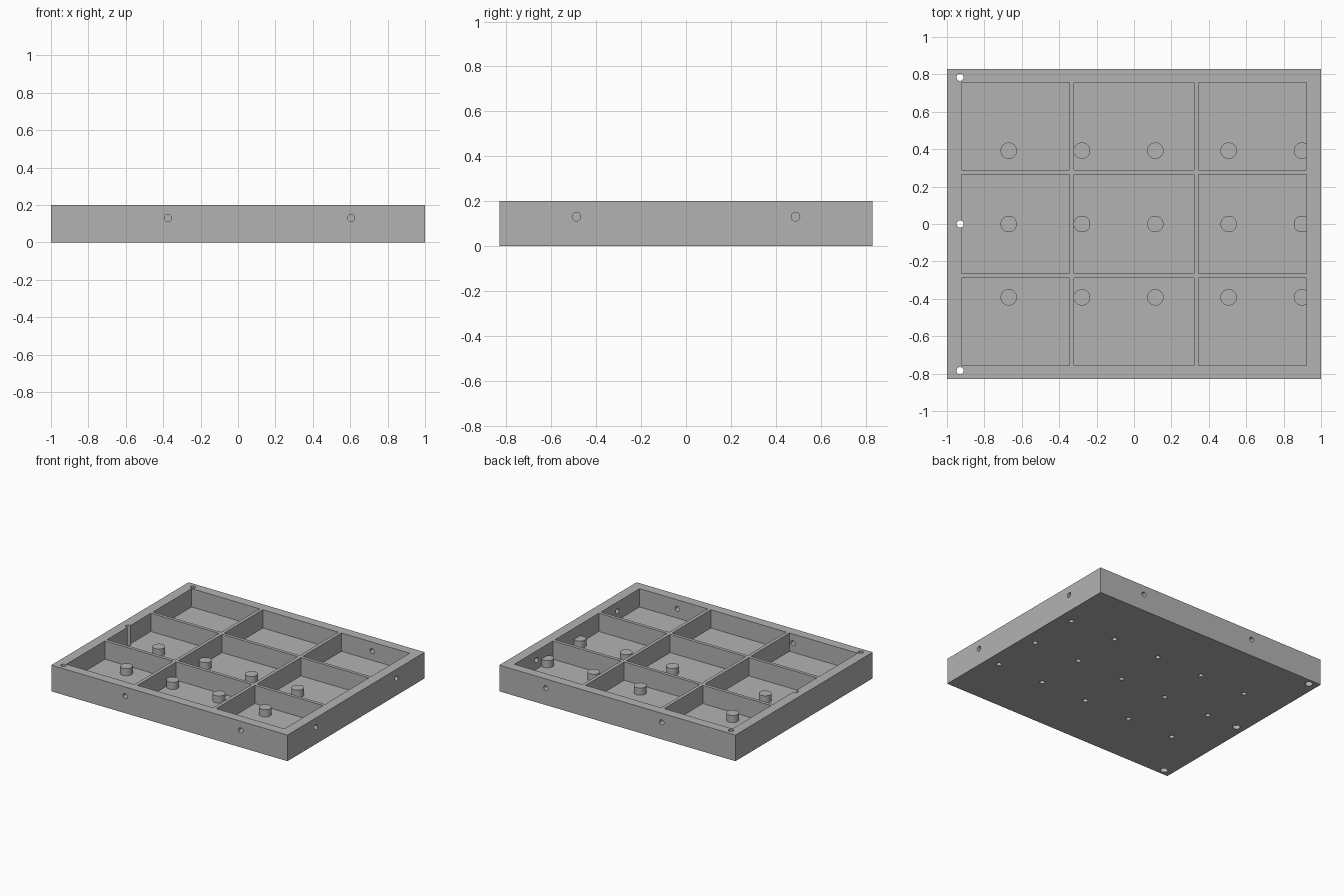
import bpy, bmesh, math
from mathutils import Matrix, Vector

cube = bpy.data.objects.get("Cube")
if cube:
    bpy.data.objects.remove(cube, do_unlink=True)

grey = bpy.data.materials.new("plain grey")
grey.use_nodes = True
colour = (0.45, 0.45, 0.45, 1)
grey.diffuse_color = colour
grey.node_tree.nodes["Principled BSDF"].inputs["Base Color"].default_value = colour

HALF_X, HALF_Y, HEIGHT = 1.0, 0.83, 0.2
FLOOR, BOSS_TOP = 0.06, 0.115
SPANS_X = [(-0.923, -0.346), (-0.32, 0.32), (0.346, 0.923)]
SPANS_Y = [(-0.757, -0.29), (-0.265, 0.265), (0.29, 0.757)]
BOSSES = [(-0.67 + 0.392 * i, 0.392 * j) for i in range(5) for j in (-1, 0, 1)]
EDGE_HOLES = [(-0.93, 0.784 * j) for j in (-1, 0, 1)]


def add_box(bm, low, high):
    low, high = Vector(low), Vector(high)
    size = Matrix.Diagonal((*(high - low), 1))
    bmesh.ops.create_cube(bm, size=1, matrix=Matrix.Translation((low + high) / 2) @ size)


def add_cylinder(bm, start, end, radius, sides=32):
    start, end = Vector(start), Vector(end)
    axis = end - start
    turn = axis.to_track_quat('Z', 'Y').to_matrix().to_4x4()
    bmesh.ops.create_cone(bm, cap_ends=True, segments=sides, radius1=radius, radius2=radius,
                          depth=axis.length, matrix=Matrix.Translation((start + end) / 2) @ turn)


def finish(name, bm):
    mesh = bpy.data.meshes.new(name)
    bm.to_mesh(mesh)
    bm.free()
    obj = bpy.data.objects.new(name, mesh)
    bpy.context.collection.objects.link(obj)
    mesh.materials.append(grey)
    return obj


def combine(target, tool, operation):
    # Apply one boolean and discard its helper
    tool.hide_render = True
    mod = target.modifiers.new(tool.name, 'BOOLEAN')
    mod.operation, mod.solver, mod.object = operation, 'EXACT', tool
    bpy.context.view_layer.objects.active = target
    bpy.ops.object.modifier_apply(modifier=mod.name)
    bpy.data.objects.remove(tool, do_unlink=True)


# Solid tray block
bm = bmesh.new()
add_box(bm, (-HALF_X, -HALF_Y, 0), (HALF_X, HALF_Y, HEIGHT))
tray = finish("compartment_tray", bm)

# Nine open pockets, leaving the rim and dividing ribs
bm = bmesh.new()
for x0, x1 in SPANS_X:
    for y0, y1 in SPANS_Y:
        add_box(bm, (x0, y0, FLOOR), (x1, y1, HEIGHT + 0.1))
combine(tray, finish("pocket_cutter", bm), 'DIFFERENCE')

# Round bosses on the floor
bm = bmesh.new()
for x, y in BOSSES:
    add_cylinder(bm, (x, y, FLOOR / 2), (x, y, BOSS_TOP), 0.044)
combine(tray, finish("floor_bosses", bm), 'UNION')

# Blind holes under the bosses, edge through holes and side wall holes
bm = bmesh.new()
for x, y in BOSSES:
    add_cylinder(bm, (x, y, -0.05), (x, y, 0.09), 0.018, 24)
for x, y in EDGE_HOLES:
    add_cylinder(bm, (x, y, -0.05), (x, y, HEIGHT + 0.05), 0.019, 24)
for side in (-1, 1):
    for x in (-0.375, 0.605):
        add_cylinder(bm, (x, side * 0.72, 0.13), (x, side * 0.9, 0.13), 0.019, 24)
    add_cylinder(bm, (0.88, side * 0.488, 0.13), (1.1, side * 0.488, 0.13), 0.019, 24)
combine(tray, finish("hole_cutter", bm), 'DIFFERENCE')

# Wider recesses under the edge holes
bm = bmesh.new()
for x, y in EDGE_HOLES:
    add_cylinder(bm, (x, y, -0.05), (x, y, 0.03), 0.027, 24)
combine(tray, finish("recess_cutter", bm), 'DIFFERENCE')

# Smooth round walls, sharp edges elsewhere
bpy.ops.object.select_all(action='DESELECT')
tray.select_set(True)
bpy.context.view_layer.objects.active = tray
bpy.ops.object.shade_smooth_by_angle(angle=math.radians(30))
